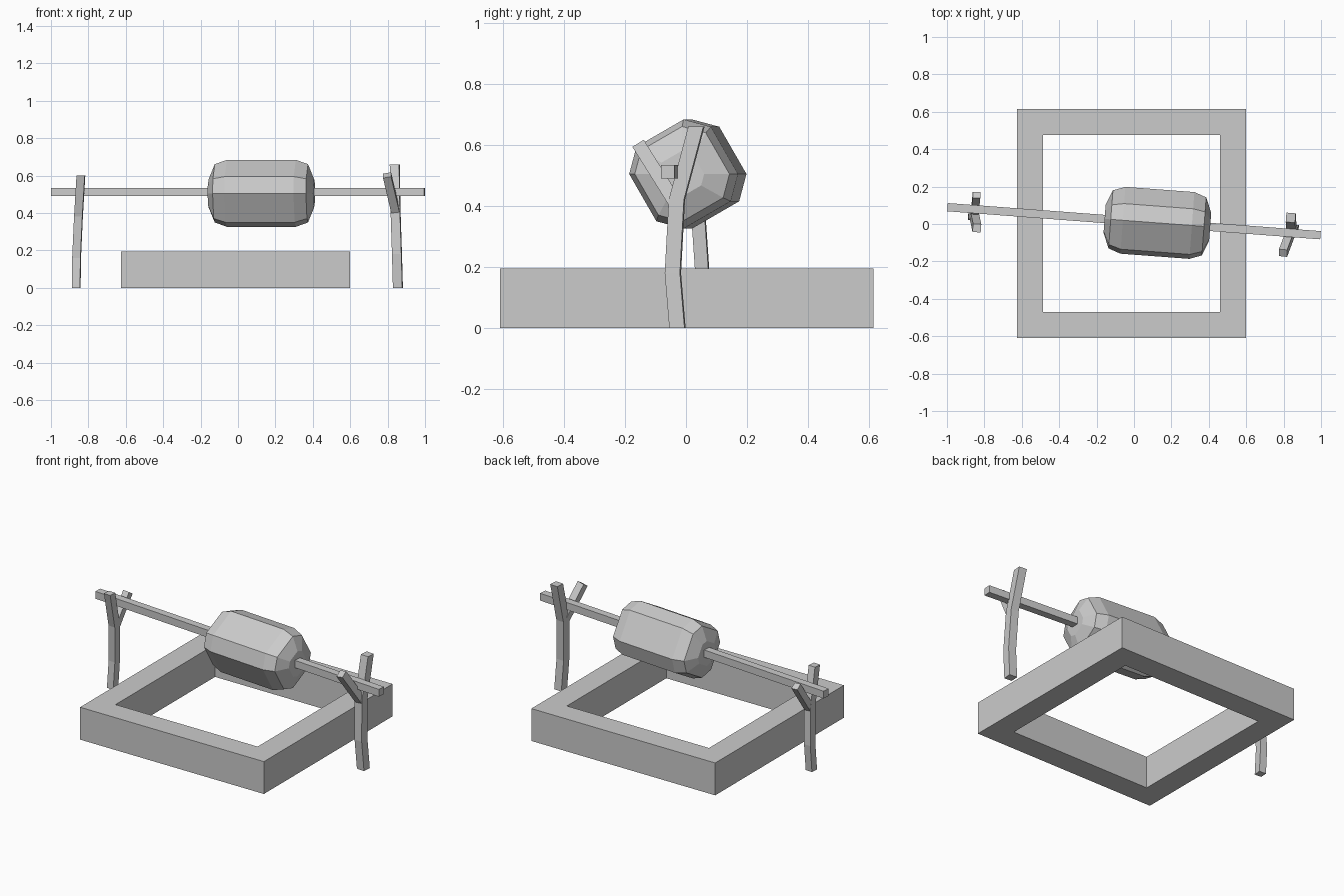
import bpy, bmesh
from math import radians, cos, sin
from mathutils import Vector, Matrix

cube = bpy.data.objects.get("Cube")
if cube:
    bpy.data.objects.remove(cube, do_unlink=True)

grey = bpy.data.materials.new("light_grey")
grey.use_nodes = True
grey.diffuse_color = (0.6, 0.6, 0.6, 1)
bsdf = next(n for n in grey.node_tree.nodes if n.type == 'BSDF_PRINCIPLED')
bsdf.inputs["Base Color"].default_value = (0.6, 0.6, 0.6, 1)


def loft(name, rings, cyclic=False):
    """Skin a list of equal rings; cap the ends, or join last to first."""
    bm = bmesh.new()
    loops = [[bm.verts.new(p) for p in ring] for ring in rings]
    pairs = list(zip(loops, loops[1:]))
    if cyclic:
        pairs.append((loops[-1], loops[0]))
    else:
        bm.faces.new(loops[0])
        bm.faces.new(loops[-1])
    n = len(loops[0])
    for a, b in pairs:
        for i in range(n):
            j = (i + 1) % n
            bm.faces.new((a[i], a[j], b[j], b[i]))
    bmesh.ops.recalc_face_normals(bm, faces=bm.faces)
    mesh = bpy.data.meshes.new(name)
    bm.to_mesh(mesh)
    bm.free()
    mesh.materials.append(grey)
    obj = bpy.data.objects.new(name, mesh)
    bpy.context.collection.objects.link(obj)
    return obj


CORNERS = ((-1, -1), (1, -1), (1, 1), (-1, 1))
TILT = Matrix.Rotation(radians(-4.3), 4, 'Z')

# Square hearth frame with an open middle
outer, inner, height = 0.6125, 0.4735, 0.195
loft("hearth_frame",
     [[(x * h - 0.0125, y * h + 0.002, z) for x, y in CORNERS]
      for h, z in ((outer, 0), (inner, 0), (inner, height), (outer, height))],
     cyclic=True)

# Spit rod, turned slightly across the frame
rod = loft("spit_rod", [[(x, a * 0.022, b * 0.022) for a, b in CORNERS]
                        for x in (-1, 1)])
rod.matrix_world = Matrix.Translation((0, 0.015, 0.512)) @ TILT

# Roast: square section with cut corners, rounded off at both ends
angles = [radians(q + d) for q in range(0, 360, 90) for d in (0, 60)]
profile = [(-0.283, 0.42), (-0.25, 0.87), (-0.185, 1),
           (0.185, 1), (0.25, 0.87), (0.283, 0.42)]
roast = loft("roast", [[(x, 0.179 * s * cos(a), 0.179 * s * sin(a)) for a in angles]
                       for x, s in profile])
roast.matrix_world = Matrix.Translation((0.125, 0.006, 0.505)) @ TILT


# Forked supports: a bent post and a side branch that cradle the rod
def post(name, path, half):
    loft(name, [[Vector(p) + TILT @ Vector((a * half, b * half, 0))
                 for a, b in CORNERS] for p in path])


def branch(name, start, end, half):
    start, end = Vector(start), Vector(end)
    along = (end - start).normalized()
    side = along.cross(Vector((1, 0, 0))).normalized()
    across = along.cross(side)
    loft(name, [[p + side * a * half + across * b * half for a, b in CORNERS]
                for p in (start, end)])


post("left_post", [(0.855, -0.028, 0), (0.85, -0.043, 0.18),
                   (0.842, -0.03, 0.42), (0.838, 0.034, 0.66)], 0.025)
branch("left_branch", (0.842, -0.035, 0.41), (0.797, -0.155, 0.602), 0.022)
post("right_post", [(-0.865, 0.042, 0), (-0.863, 0.055, 0.16),
                    (-0.853, 0.04, 0.38), (-0.84, -0.022, 0.6)], 0.022)
branch("right_branch", (-0.853, 0.045, 0.37), (-0.842, 0.155, 0.54), 0.02)
